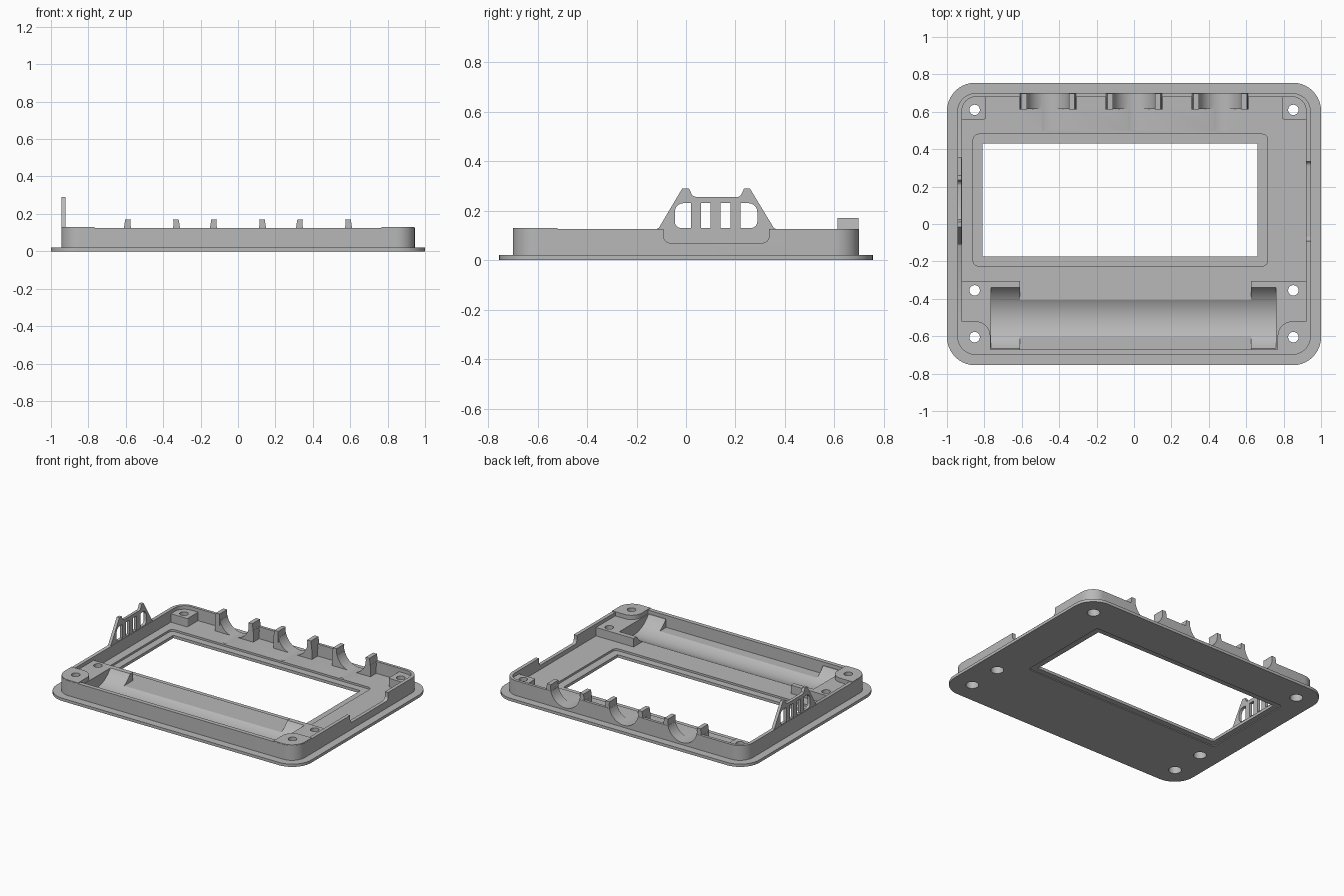
import bpy
import bmesh
from math import cos, sin, pi, radians

cube = bpy.data.objects.get("Cube")
if cube:
    bpy.data.objects.remove(cube, do_unlink=True)

grey = bpy.data.materials.new("plain_grey")
grey.use_nodes = True
grey.diffuse_color = (0.48, 0.48, 0.48, 1)
grey.node_tree.nodes["Principled BSDF"].inputs["Base Color"].default_value = (0.48, 0.48, 0.48, 1)


def rounded(x0, x1, y0, y1, radii, steps=10):
    """Counter-clockwise rectangle; radii start at the lower left corner."""
    if not isinstance(radii, tuple):
        radii = (radii,) * 4
    corners = ((x0, y0, 1, 1), (x1, y0, -1, 1), (x1, y1, -1, -1), (x0, y1, 1, -1))
    pts = []
    for i, ((x, y, sx, sy), r) in enumerate(zip(corners, radii)):
        if r == 0:
            pts.append((x, y))
            continue
        for k in range(steps + 1):
            a = pi + (i + k / steps) * pi / 2
            pts.append((x + sx * r + r * cos(a), y + sy * r + r * sin(a)))
    return pts


def circle(cx, cy, r, n=32):
    return [(cx + r * cos(2 * pi * k / n), cy + r * sin(2 * pi * k / n)) for k in range(n)]


def prism(name, outline, lo, hi, axis="z"):
    """Extrude a closed outline along an axis."""
    place = {"x": lambda a, b, t: (t, a, b),
             "y": lambda a, b, t: (a, t, b),
             "z": lambda a, b, t: (a, b, t)}[axis]
    bm = bmesh.new()
    bottom = [bm.verts.new(place(a, b, lo)) for a, b in outline]
    top = [bm.verts.new(place(a, b, hi)) for a, b in outline]
    bm.faces.new(bottom)
    bm.faces.new(top)
    n = len(outline)
    for i in range(n):
        j = (i + 1) % n
        bm.faces.new((bottom[i], bottom[j], top[j], top[i]))
    bmesh.ops.recalc_face_normals(bm, faces=bm.faces)
    mesh = bpy.data.meshes.new(name)
    bm.to_mesh(mesh)
    bm.free()
    mesh.materials.append(grey)
    obj = bpy.data.objects.new(name, mesh)
    bpy.context.collection.objects.link(obj)
    return obj


def combine(target, other, operation):
    mod = target.modifiers.new("combine", "BOOLEAN")
    mod.operation = operation
    mod.solver = "EXACT"
    mod.object = other
    bpy.context.view_layer.objects.active = target
    bpy.ops.object.modifier_apply(modifier=mod.name)
    bpy.data.objects.remove(other, do_unlink=True)


def add(target, *args):
    combine(target, prism("addition", *args), "UNION")


def cut(target, *args):
    combine(target, prism("cutter", *args), "DIFFERENCE")


# Flange and floor
body = prism("faceplate_tray", rounded(-1, 1, -0.755, 0.755, 0.15), 0, 0.02)
add(body, rounded(-0.93, 0.93, -0.685, 0.69, 0.09), 0.005, 0.04)

# Cradle ends with screw lands, then the long round trough
for x0, x1 in ((-0.93, -0.61), (0.625, 0.93)):
    add(body, rounded(x0, x1, -0.685, -0.305, (0.08, 0, 0, 0) if x0 < 0 else (0, 0.08, 0, 0)),
        0.01, 0.10)
cut(body, circle(-0.502, 0.214, 0.199, 64), -0.765, 0.76, "x")

# Surrounding wall
wall = prism("wall", rounded(-0.945, 0.945, -0.70, 0.70, 0.1), 0.01, 0.125)
cut(wall, rounded(-0.92, 0.92, -0.67, 0.68, 0.075), 0, 0.2)
combine(body, wall, "UNION")

# Corner blocks
for side in (-1, 1):
    x0, x1 = sorted((side * 0.768, side * 0.944))
    front = (0.1, 0, 0.08, 0) if side < 0 else (0, 0.1, 0, 0.08)
    add(body, rounded(x0, x1, -0.699, -0.52, front), 0.012, 0.13)
    x0, x1 = sorted((side * 0.79, side * 0.93))
    back = (0, 0.01, 0, 0.08) if side < 0 else (0.01, 0, 0.08, 0)
    add(body, rounded(x0, x1, 0.56, 0.69, back), 0.012, 0.10)

# Three round cable saddles with tapered posts
for cx in (-0.46, 0, 0.46):
    add(body, rounded(cx - 0.15, cx + 0.15, 0.615, 0.699, 0), 0.013, 0.124)
    for s in (-1, 1):
        post = [(cx + s * d, z) for d, z in
                ((0.113, 0.09), (0.152, 0.09), (0.149, 0.13), (0.143, 0.17), (0.113, 0.17))]
        add(body, post, 0.613, 0.698, "y")
    cut(body, circle(cx, 0.15, 0.115, 48), 0.5, 0.8, "y")

# Notch in the left wall
cut(body, rounded(-0.09, 0.335, 0.07, 0.2, (0.025, 0.025, 0, 0)), 0.90, 0.97, "x")

# Slotted vent panel rising from the right wall
vent = prism("vent", [(-0.13, 0.08), (0.375, 0.08), (0.375, 0.12), (0.355, 0.13),
                      (0.258, 0.29), (0.235, 0.29), (0.222, 0.262), (0.21, 0.255),
                      (0.04, 0.255), (0.025, 0.262), (0.012, 0.29), (-0.015, 0.29),
                      (-0.11, 0.13), (-0.13, 0.12)], -0.943, -0.922, "x")
for y0, y1, r in ((-0.045, 0.02, (0.025, 0, 0, 0.035)), (0.06, 0.10, 0),
                  (0.14, 0.18, 0), (0.22, 0.288, (0, 0.025, 0.035, 0))):
    cut(vent, rounded(y0, y1, 0.13, 0.23, r), -1, -0.9, "x")
combine(body, vent, "UNION")

# Display window with a shallow seat on both faces
cut(body, rounded(-0.86, 0.715, -0.225, 0.48, 0.03), 0.026, 0.06)
cut(body, rounded(-0.85, 0.705, -0.215, 0.47, 0.02), -0.02, 0.006)
cut(body, rounded(-0.81, 0.66, -0.175, 0.43, 0), -0.1, 0.1)

# Counterbored screw holes
for x in (-0.852, 0.852):
    for y in (-0.605, -0.355, 0.61):
        cut(body, circle(x, y, 0.028, 24), -0.1, 0.2)
        cut(body, circle(x, y, 0.042, 24), -0.1, 0.05)

# Smooth the curved walls, keep the edges sharp
bpy.context.view_layer.update()
bpy.ops.object.select_all(action="DESELECT")
body.select_set(True)
bpy.context.view_layer.objects.active = body
bpy.ops.object.shade_smooth_by_angle(angle=radians(30))
